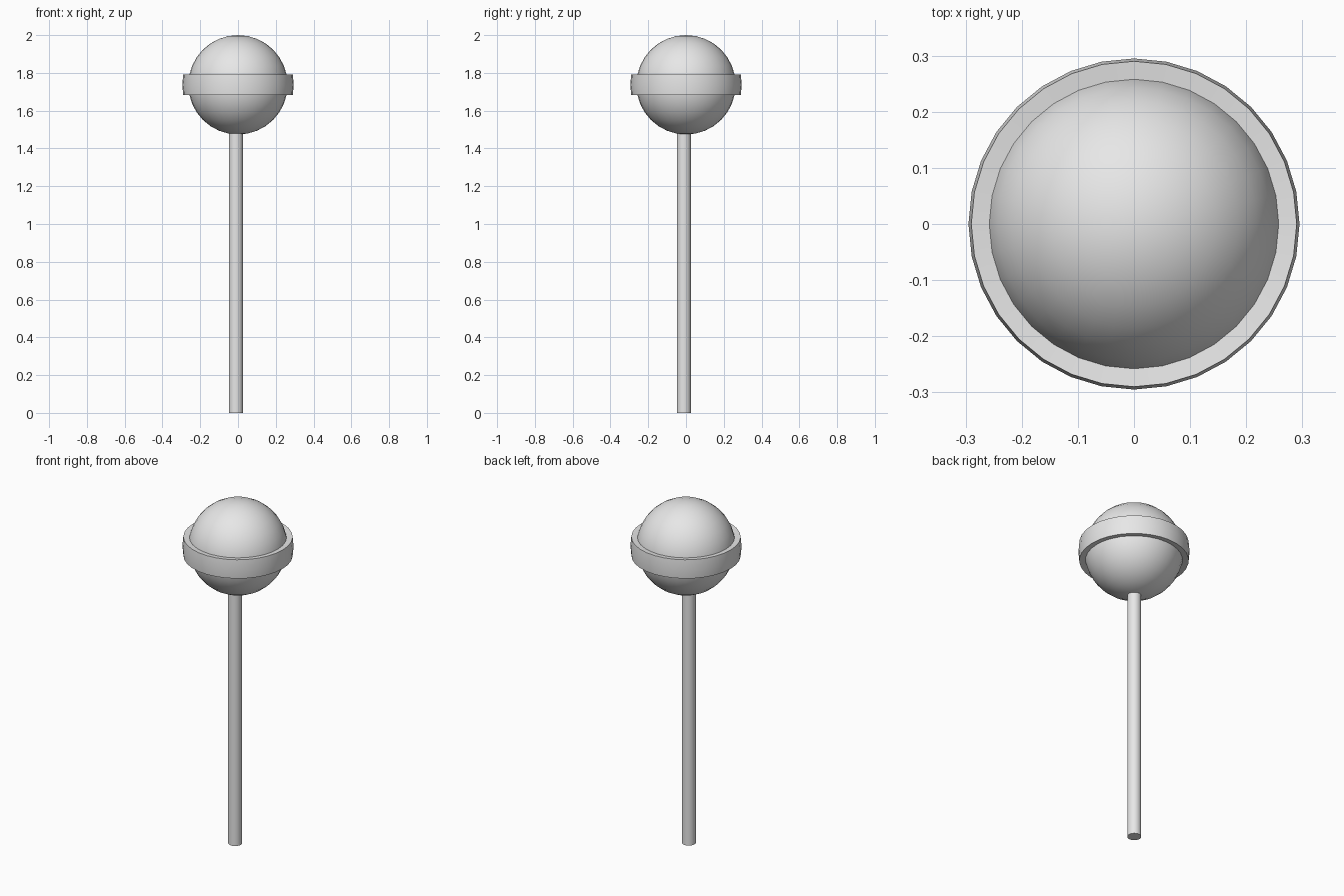
import bpy
import bmesh
import math

cube = bpy.data.objects.get("Cube")
if cube:
    bpy.data.objects.remove(cube, do_unlink=True)

SIDES = 32
RADIUS = 0.263
CENTRE_Z = 2 - RADIUS

grey = bpy.data.materials.new("light_grey")
grey.use_nodes = True
grey.diffuse_color = (0.8, 0.8, 0.8, 1)
grey.node_tree.nodes["Principled BSDF"].inputs["Base Color"].default_value = grey.diffuse_color


def finish(obj, name):
    """Name the part, colour it and smooth it, keeping its rims sharp."""
    obj.name = name
    obj.data.materials.append(grey)
    bpy.ops.object.select_all(action="DESELECT")
    obj.select_set(True)
    bpy.context.view_layer.objects.active = obj
    bpy.ops.object.shade_smooth_by_angle(angle=math.radians(35))


# Round candy ball
bpy.ops.mesh.primitive_uv_sphere_add(segments=SIDES, ring_count=16, radius=RADIUS,
                                     location=(0, 0, CENTRE_Z))
finish(bpy.context.object, "candy_ball")

# Raised band: a slightly bulging cross-section turned around the ball
profile = [(0.255, -0.051), (0.29, -0.055), (0.295, 0), (0.29, 0.055), (0.255, 0.051)]
bm = bmesh.new()
rings = []
for i in range(SIDES):
    a = math.tau * i / SIDES
    rings.append([bm.verts.new((r * math.cos(a), r * math.sin(a), z)) for r, z in profile])
for i, ring in enumerate(rings):
    following = rings[(i + 1) % SIDES]
    for j in range(len(profile)):
        k = (j + 1) % len(profile)
        bm.faces.new((ring[j], following[j], following[k], ring[k]))
bmesh.ops.recalc_face_normals(bm, faces=bm.faces)
mesh = bpy.data.meshes.new("candy_band")
bm.to_mesh(mesh)
bm.free()
band = bpy.data.objects.new("candy_band", mesh)
band.location.z = CENTRE_Z
bpy.context.collection.objects.link(band)
finish(band, "candy_band")

# Stick, set slightly off centre, ending inside the ball
STICK_TOP = 1.52
bpy.ops.mesh.primitive_cylinder_add(vertices=SIDES, radius=0.037, depth=STICK_TOP,
                                    location=(-0.011, -0.011, STICK_TOP / 2))
finish(bpy.context.object, "stick")
